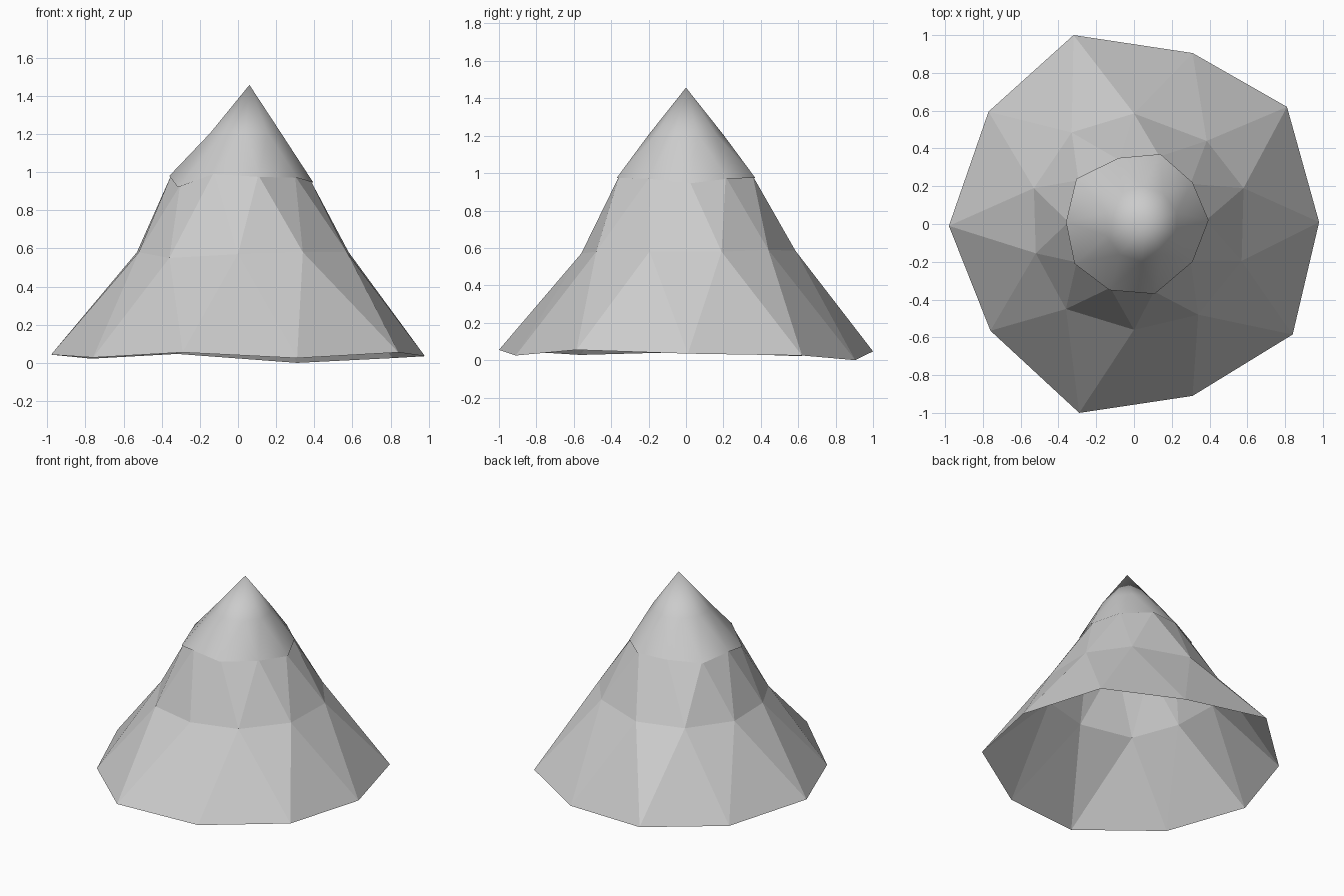
import bpy, math
from mathutils import Vector

if "Cube" in bpy.data.objects:
    bpy.data.objects.remove(bpy.data.objects["Cube"])

SIDES = 10


def stacked_cone(name, rings, apex, smooth=False):
    """Open triangulated cone; every second ring is turned by half a step."""
    verts = [p for ring in rings for p in ring] + [apex]
    faces = []
    for r in range(len(rings) - 1):
        lo, hi = r * SIDES, (r + 1) * SIDES
        for i in range(SIDES):
            j = (i + 1) % SIDES
            if r % 2 == 0:
                faces += [(lo + i, lo + j, hi + i), (lo + j, hi + j, hi + i)]
            else:
                faces += [(lo + i, lo + j, hi + j), (lo + i, hi + j, hi + i)]
    top = (len(rings) - 1) * SIDES
    for i in range(SIDES):
        faces.append((top + i, top + (i + 1) % SIDES, len(verts) - 1))
    mesh = bpy.data.meshes.new(name)
    mesh.from_pydata([tuple(v) for v in verts], [], faces)
    mesh.polygons.foreach_set("use_smooth", [smooth] * len(faces))
    mesh.update()
    obj = bpy.data.objects.new(name, mesh)
    bpy.context.collection.objects.link(obj)
    return obj


def shrink(ring, s, dz):
    return [(x * s, y * s, z + dz) for x, y, z in ring]


# Uneven foot, waist and snow line, counter-clockwise from the right
foot = [(.98, .01, .035), (.81, .62, .025), (.31, .905, 0), (-.32, 1, .047),
        (-.77, .595, .022), (-.98, -.01, .043), (-.76, -.565, .028),
        (-.29, -1, .055), (.31, -.91, .025), (.84, -.585, .055)]
waist = [(.58, .19, .58), (.385, .44, .59), (0, .585, .585), (-.33, .485, .585),
         (-.53, .19, .58), (-.52, -.155, .58), (-.36, -.45, .55),
         (0, -.56, .57), (.34, -.48, .58), (.57, -.195, .58)]
snow_line = [(.395, .02, .945), (.31, .22, .97), (.14, .37, .975),
             (-.08, .35, .975), (-.305, .24, .965), (-.36, .01, .98),
             (-.315, -.21, .92), (-.13, -.35, .99), (.11, -.37, .975),
             (.31, -.20, .97)]
shoulder = [(.04 + .195 * math.cos(a), .2 * math.sin(a), 1.205)
            for a in (math.tau * (i + .5) / SIDES for i in range(SIDES))]

# Faceted mountain, running up underneath the snow
inner = shrink(snow_line, .965, .01)
stacked_cone("mountain", [foot, waist, inner, shrink(shoulder, .94, -.01)],
             Vector((.06, 0, 1.43)))

# Smooth snow cap with an overhanging rim
stacked_cone("snow_cap", [snow_line, shoulder], Vector((.06, 0, 1.457)), smooth=True)
